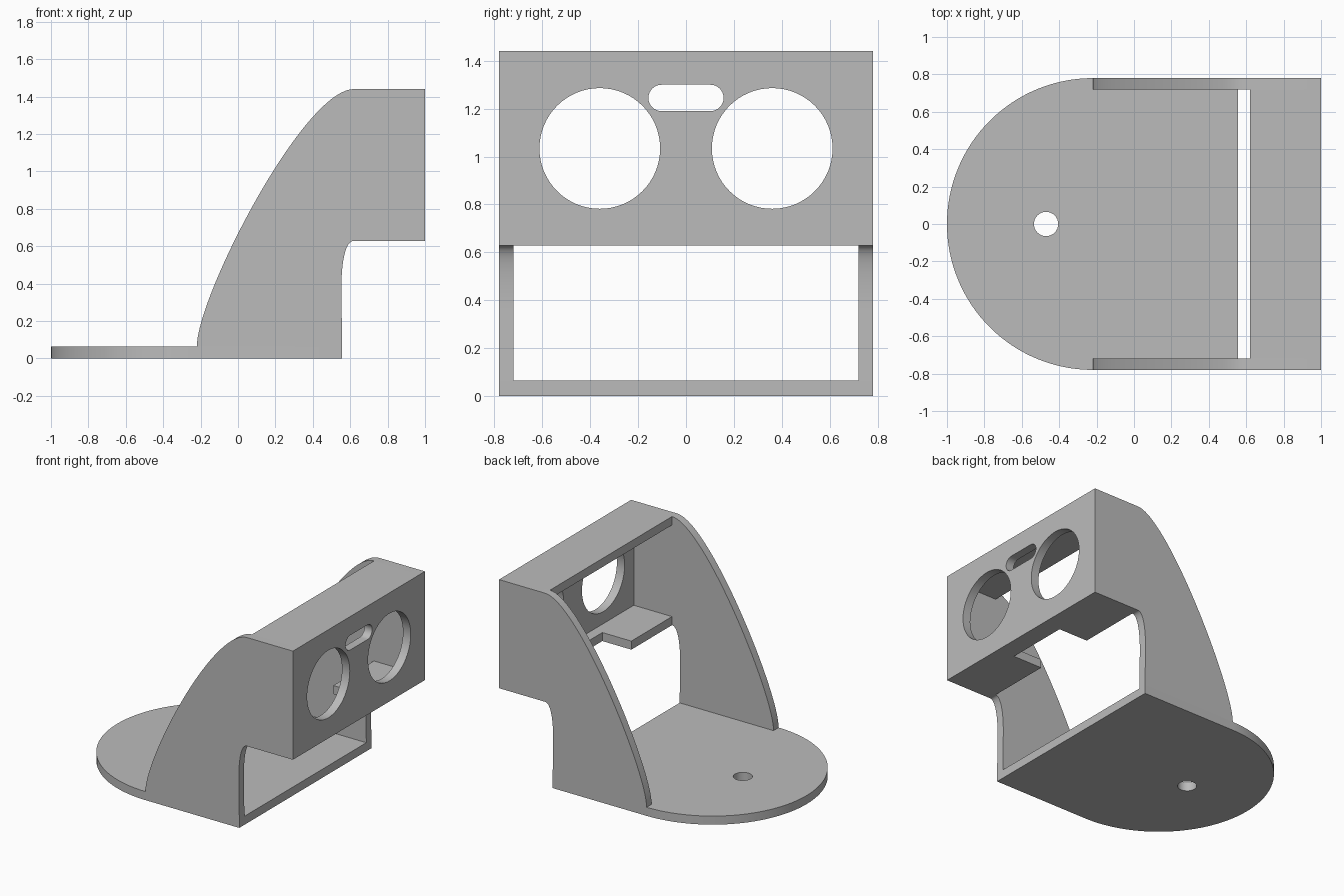
import bpy, bmesh
from math import pi, sin, cos, radians
from mathutils import Vector
from mathutils.geometry import interpolate_bezier

cube = bpy.data.objects.get("Cube")
if cube:
    bpy.data.objects.remove(cube, do_unlink=True)

grey = bpy.data.materials.new("plain grey")
grey.use_nodes = True
grey.diffuse_color = (0.5, 0.5, 0.5, 1)
grey.node_tree.nodes["Principled BSDF"].inputs["Base Color"].default_value = (0.5, 0.5, 0.5, 1)

T = 0.064          # plate thickness
W = 0.78           # half width
WALL = 0.06        # side wall thickness
BACK, FACE = 0.62, 1.0
LOW, TOP = 0.628, 1.44


def arc(cx, cy, r, start, end, n):
    step = radians(end - start) / n
    return [(cx + r * cos(radians(start) + i * step),
             cy + r * sin(radians(start) + i * step)) for i in range(n + 1)]


def circle(cx, cy, r, n=64):
    return arc(cx, cy, r, 0, 360, n)[:-1]


def bezier(*points, n=24):
    return [tuple(p) for p in interpolate_bezier(*[Vector(p) for p in points], n)]


def plate(name, loops, thickness, location, rotation=(0, 0, 0)):
    """Extrude a filled outline; any loops after the first become holes."""
    curve = bpy.data.curves.new(name, "CURVE")
    curve.dimensions, curve.fill_mode = "2D", "BOTH"
    curve.extrude = thickness / 2
    for loop in loops:
        spline = curve.splines.new("POLY")
        spline.points.add(len(loop) - 1)
        for point, (u, v) in zip(spline.points, loop):
            point.co = (u, v, 0, 1)
        spline.use_cyclic_u = True
    source = bpy.data.objects.new(name + "_outline", curve)
    bpy.context.collection.objects.link(source)
    bpy.context.view_layer.update()
    graph = bpy.context.evaluated_depsgraph_get()
    mesh = bpy.data.meshes.new_from_object(source.evaluated_get(graph))
    bpy.data.objects.remove(source, do_unlink=True)
    bpy.data.curves.remove(curve)

    # Weld the caps to the sides and merge flat triangles
    bm = bmesh.new()
    bm.from_mesh(mesh)
    bmesh.ops.remove_doubles(bm, verts=bm.verts, dist=1e-5)
    bmesh.ops.recalc_face_normals(bm, faces=bm.faces)
    bm.to_mesh(mesh)
    bm.free()
    mesh.name = name
    mesh.materials.clear()
    mesh.materials.append(grey)
    obj = bpy.data.objects.new(name, mesh)
    bpy.context.collection.objects.link(obj)
    obj.location, obj.rotation_euler = location, rotation
    bpy.ops.object.select_all(action="DESELECT")
    obj.select_set(True)
    bpy.context.view_layer.objects.active = obj
    bpy.ops.object.shade_smooth_by_angle(angle=radians(30))
    return obj


# Base with a rounded end and a screw hole
base = [(0.557, -W), (0.557, W)] + arc(W - 1, 0, W, 90, 270, 64)
plate("base", [base, circle(-0.47, 0, 0.065, 32)], T, (0, 0, T / 2))

# Curved side walls
sweep = bezier((-0.22, T), (-0.22, 0.33), (0.35, TOP), (BACK, TOP), n=40)
throat = bezier((BACK, LOW), (0.56, LOW), (0.55, 0.45), (0.553, 0.33))
wall = sweep + [(FACE - T, TOP), (FACE - T, LOW)] + throat + [(0.557, T)]
for side, sign in (("back", 1), ("front", -1)):
    plate(side + "_side_wall", [wall], WALL,
          (0, sign * (W - WALL / 2), 0), (pi / 2, 0, 0))

# Face plate with two round openings and a slot
face = [(-W, LOW), (W, LOW), (W, TOP), (-W, TOP)]
slot = arc(0.102, 1.245, 0.055, -90, 90, 16) + arc(-0.102, 1.245, 0.055, 90, 270, 16)
plate("face_plate",
      [face, circle(-0.36, 1.034, 0.252), circle(0.36, 1.034, 0.252), slot],
      T, (FACE - T / 2, 0, 0), (pi / 2, 0, pi / 2))

# Top cover and notched lower shelf between the walls
inner, front, notch = W - WALL, FACE - T, 0.24
cover = [(BACK, -inner), (front, -inner), (front, inner), (BACK, inner)]
plate("top_cover", [cover], T, (0, 0, TOP - T / 2))
shelf = cover + [(BACK, notch), (0.86, notch), (0.86, -notch), (BACK, -notch)]
plate("lower_shelf", [shelf], T, (0, 0, LOW + T / 2))
